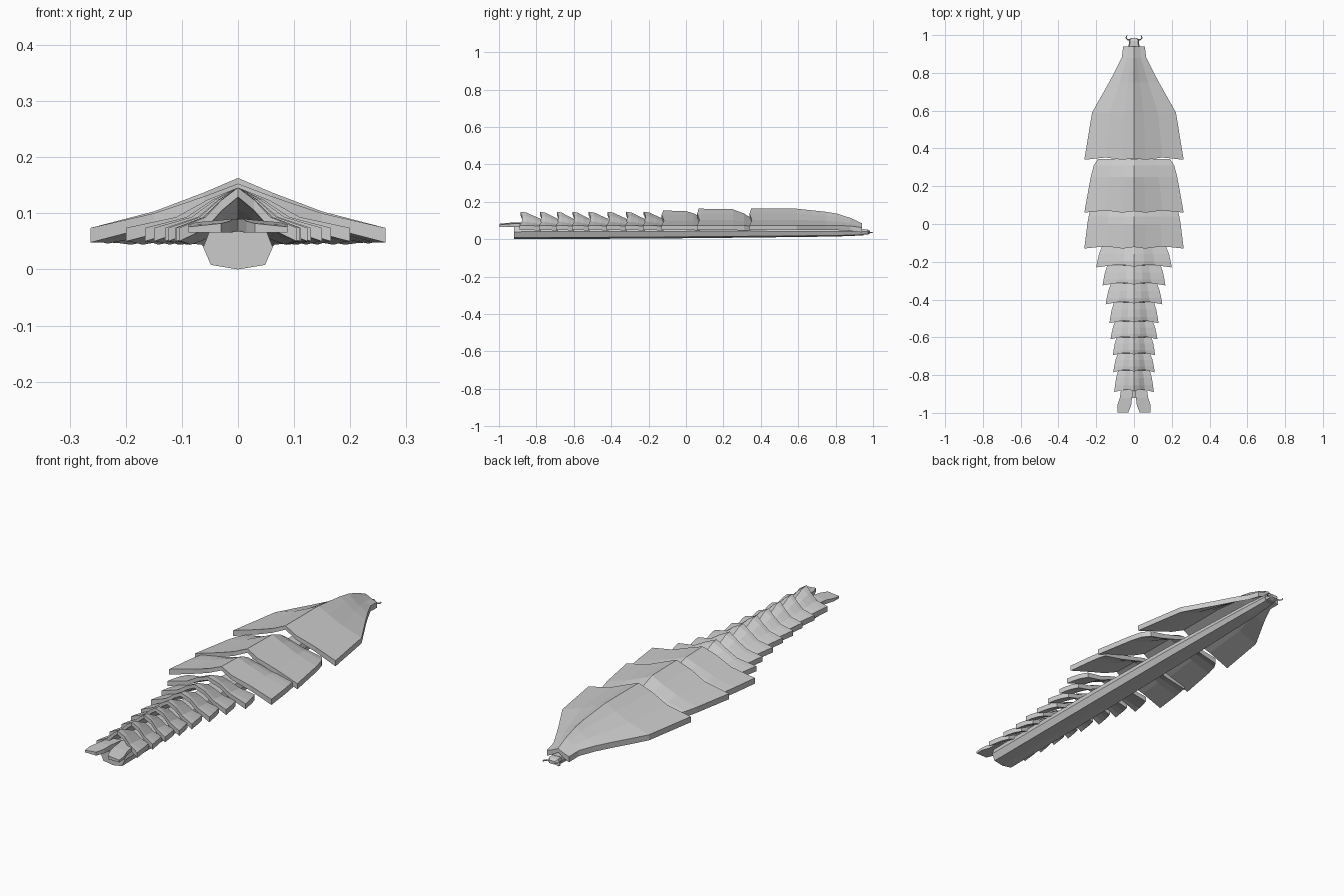
import bpy, bmesh, math

if "Cube" in bpy.data.objects:
    bpy.data.objects.remove(bpy.data.objects["Cube"])

grey = bpy.data.materials.new("shell grey")
grey.diffuse_color = (0.6, 0.6, 0.6, 1)
grey.use_nodes = True
grey.node_tree.nodes["Principled BSDF"].inputs["Base Color"].default_value = grey.diffuse_color


def make(name, bm):
    bmesh.ops.recalc_face_normals(bm, faces=bm.faces[:])
    me = bpy.data.meshes.new(name)
    bm.to_mesh(me)
    bm.free()
    me.materials.append(grey)
    ob = bpy.data.objects.new(name, me)
    bpy.context.collection.objects.link(ob)
    return ob


def loft(name, rings):
    """Skin closed rings of points and cap both ends."""
    bm = bmesh.new()
    vs = [[bm.verts.new(p) for p in r] for r in rings]
    n = len(vs[0])
    for a, b in zip(vs, vs[1:]):
        for i in range(n):
            j = (i + 1) % n
            bm.faces.new((a[i], a[j], b[j], b[i]))
    bm.faces.new(vs[0])
    bm.faces.new(vs[-1])
    return make(name, bm)


def plate(name, stations, prof, scallop, thick=0.026):
    """Ridged armour plate; stations run front to rear: y, half width, ridge z, edge z."""
    full = [(-f, g) for f, g in reversed(prof[1:])] + list(prof)
    rows_top, rows_bot = [], []
    bm = bmesh.new()
    for k, (y, w, ridge, edge) in enumerate(stations):
        top, bot = [], []
        for i, (f, g) in enumerate(full):
            dy = scallop[abs(i - 3)] if k == len(stations) - 1 else 0
            z = edge + (ridge - edge) * g
            t = thick * (0.7 + 0.3 * abs(f))
            top.append(bm.verts.new((f * w, y + dy, z)))
            bot.append(bm.verts.new((f * w, y + dy, z - t)))
        rows_top.append(top)
        rows_bot.append(bot)
    for k in range(len(stations) - 1):
        for rows in (rows_top, rows_bot):
            a, b = rows[k], rows[k + 1]
            for i in range(6):
                bm.faces.new((a[i], a[i + 1], b[i + 1], b[i]))
        for i in (0, 6):
            bm.faces.new((rows_top[k][i], rows_top[k + 1][i], rows_bot[k + 1][i], rows_bot[k][i]))
    for k in (0, -1):
        for i in range(6):
            bm.faces.new((rows_top[k][i], rows_top[k][i + 1], rows_bot[k][i + 1], rows_bot[k][i]))
    return make(name, bm)


# Three broad plates over head and thorax
BROAD = [(0, 1), (0.23, 0.71), (0.57, 0.33), (1, 0)]
WAVE = (0.008, 0.0, 0.012, 0.0)
plate("head_shield", [(0.94, 0.057, 0.085, 0.062), (0.88, 0.065, 0.113, 0.07),
                      (0.81, 0.1, 0.136, 0.074), (0.75, 0.132, 0.146, 0.074),
                      (0.59, 0.222, 0.163, 0.074), (0.34, 0.263, 0.163, 0.074)], BROAD, WAVE)
plate("thorax_plate_front", [(0.345, 0.19, 0.115, 0.07), (0.31, 0.213, 0.137, 0.073),
                             (0.25, 0.229, 0.16, 0.074), (0.06, 0.263, 0.163, 0.074)], BROAD, WAVE)
plate("thorax_plate_rear", [(0.075, 0.233, 0.12, 0.072), (0.04, 0.24, 0.138, 0.074),
                            (0.0, 0.247, 0.15, 0.074), (-0.13, 0.263, 0.153, 0.074)], BROAD, WAVE)

# Eight narrow tail-ward plates
NARROW = [(0, 1), (0.27, 0.7), (0.55, 0.27), (1, 0)]
rears = [-0.13, -0.23, -0.325, -0.425, -0.525, -0.61, -0.695, -0.785, -0.89]
widths = [(0.17, 0.2), (0.142, 0.166), (0.122, 0.15), (0.106, 0.13),
          (0.1, 0.124), (0.092, 0.112), (0.086, 0.11), (0.084, 0.105)]
for k, (w0, w1) in enumerate(widths):
    y0, y1 = rears[k] + 0.01, rears[k + 1]
    d = y1 - y0
    plate("abdomen_plate_%d" % (k + 1),
          [(y0, w0, 0.108, 0.068), (y0 + d * 0.35, w0 + (w1 - w0) * 0.5, 0.125, 0.072),
           (y0 + d * 0.7, w0 + (w1 - w0) * 0.8, 0.143, 0.074), (y1, w1, 0.146, 0.074)],
          NARROW, (0.004, 0.014, 0.012, 0.0), 0.024)

# Long underbody with faceted section, tapering to the head
section = [(0, 0), (0.78, 0.12), (1, 0.58), (0.82, 1), (-0.82, 1), (-1, 0.58), (-0.78, 0.12)]
loft("body", [[(x * w, y, lo + (hi - lo) * z) for x, z in section]
              for y, w, lo, hi in [(-0.92, 0.062, 0.0, 0.068), (-0.2, 0.058, 0.003, 0.07),
                                   (0.3, 0.051, 0.008, 0.068), (0.8, 0.037, 0.014, 0.06),
                                   (0.95, 0.028, 0.02, 0.055)]])

# Small head
loft("head", [[(x * w, y, lo + (hi - lo) * z) for x, z in section]
              for y, w, lo, hi in [(0.93, 0.024, 0.024, 0.055), (0.97, 0.027, 0.024, 0.052),
                                   (0.985, 0.017, 0.03, 0.045)]])

for s, side in ((-1, "left"), (1, "right")):
    # Curved jaws
    path = [(0.015, 0.977), (0.032, 0.975), (0.042, 0.984), (0.04, 0.993), (0.034, 0.999)]
    radii = [0.004, 0.004, 0.0035, 0.003, 0.001]
    rings = []
    for i, ((x, y), r) in enumerate(zip(path, radii)):
        a, b = path[max(i - 1, 0)], path[min(i + 1, 4)]
        ang = math.atan2(b[1] - a[1], b[0] - a[0])
        nx, ny = -math.sin(ang), math.cos(ang)
        rings.append([(s * (x + nx * u * r), y + ny * u * r, 0.036 + v * r)
                      for u, v in ((1, 0), (0, 1), (-1, 0), (0, -1))])
    loft("jaw_" + side, rings)

    # Tail lobes
    lobe = [(-0.85, 0.0, 0.065, 0.066, 0.09), (-0.92, 0.01, 0.075, 0.066, 0.09),
            (-0.96, 0.015, 0.088, 0.066, 0.086), (-0.998, 0.03, 0.088, 0.066, 0.082)]
    loft("tail_lobe_" + side, [[(s * a, y, lo), (s * b, y, lo), (s * b, y, hi - 0.006), (s * a, y, hi)]
                               for y, a, b, lo, hi in lobe])
